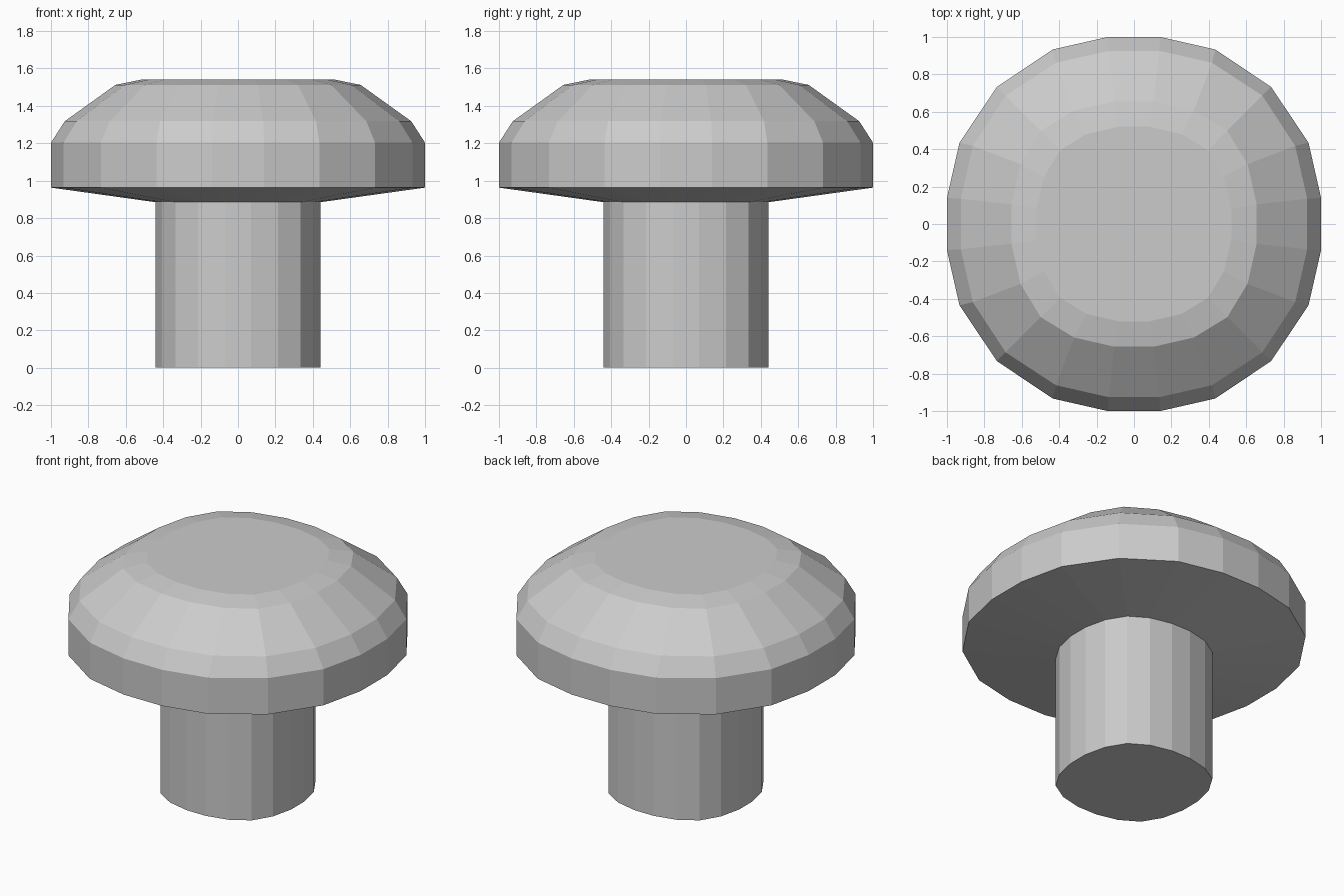
import bpy, bmesh

if "Cube" in bpy.data.objects:
    bpy.data.objects.remove(bpy.data.objects["Cube"])

# Quarter outlines of the 20-sided squarish round section (fractions of half width)
CAP = [(1, .14), (.933, .435), (.733, .733), (.435, .933), (.14, 1)]
CORE = [(1, .16), (.925, .488), (.76, .76), (.488, .925), (.16, 1)]

# Profile from foot to top: half width, height, blend from CORE (0) to CAP (1)
PROFILE = [
    (.44, 0, 0), (.44, .885, 0),        # stem
    (1, .963, 1), (1, 1.203, 1),        # underside and rim
    (.926, 1.318, .7), (.656, 1.512, 0), (.52, 1.54, 0),  # domed top
]


def section(blend):
    """Full outline made by turning the quarter four times."""
    quarter = [(a[0] + (b[0] - a[0]) * blend, a[1] + (b[1] - a[1]) * blend)
               for a, b in zip(CORE, CAP)]
    points = []
    for _ in range(4):
        points += quarter
        quarter = [(-y, x) for x, y in quarter]
    return points


bm = bmesh.new()
rings = [[bm.verts.new((x * r, y * r, z)) for x, y in section(blend)]
         for r, z, blend in PROFILE]
n = len(rings[0])

# Bridge neighbouring rings, then close both ends
for low, high in zip(rings, rings[1:]):
    for i in range(n):
        j = (i + 1) % n
        bm.faces.new((low[i], low[j], high[j], high[i]))
bm.faces.new(rings[0][::-1])
bm.faces.new(rings[-1])

# Mushroom-shaped knob, flat shaded
mesh = bpy.data.meshes.new("knob")
bm.to_mesh(mesh)
bm.free()
knob = bpy.data.objects.new("knob", mesh)
bpy.context.collection.objects.link(knob)
